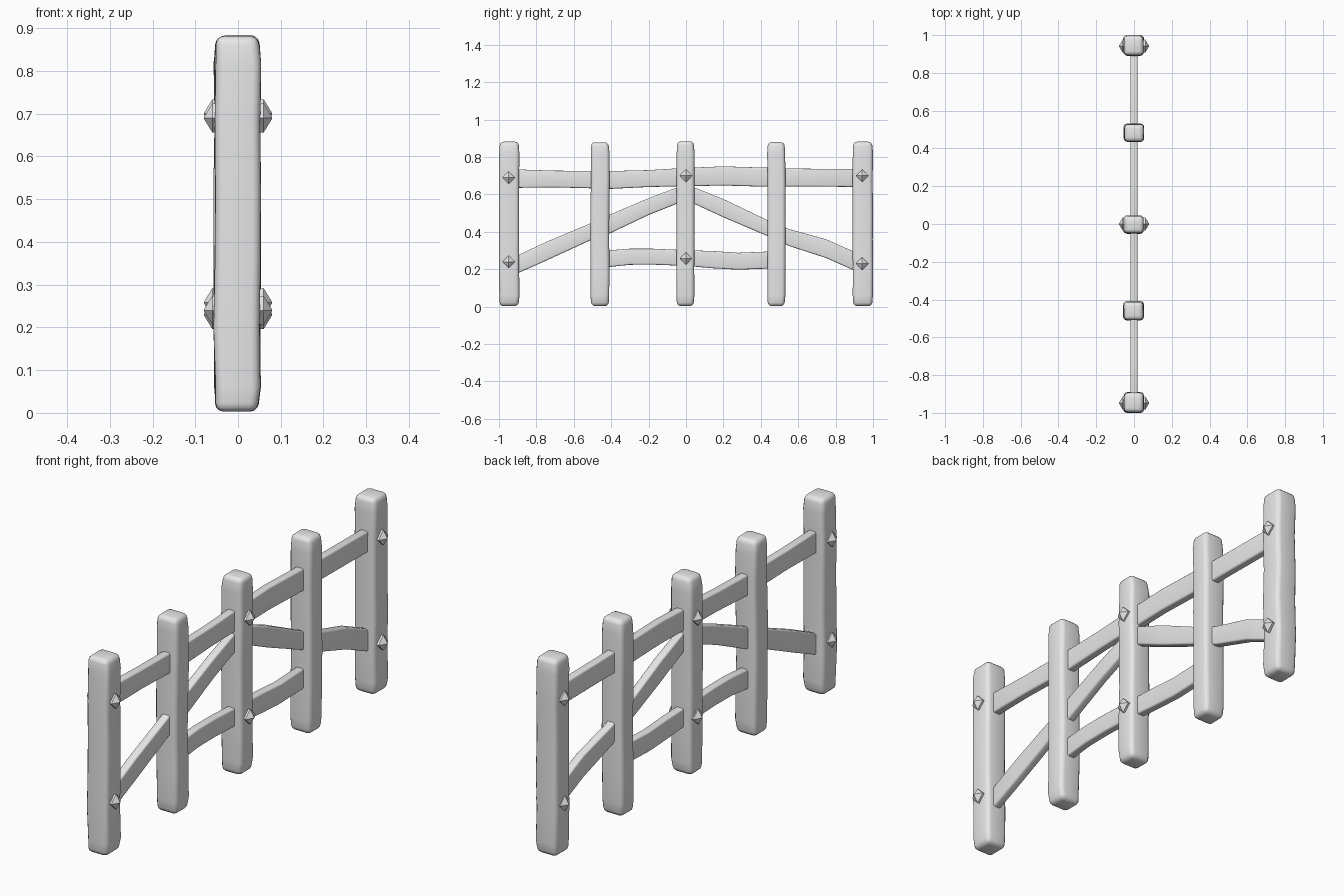
import bpy, bmesh, random
from math import pi
from mathutils import Matrix

random.seed(4)
if "Cube" in bpy.data.objects:
    bpy.data.objects.remove(bpy.data.objects["Cube"], do_unlink=True)

grey = bpy.data.materials.new("weathered_grey")
grey.use_nodes = True
grey.diffuse_color = (0.8, 0.8, 0.8, 1)
grey.node_tree.nodes["Principled BSDF"].inputs["Base Color"].default_value = (0.8, 0.8, 0.8, 1)


def finish(name, bm, smooth=True):
    bmesh.ops.recalc_face_normals(bm, faces=bm.faces)
    mesh = bpy.data.meshes.new(name)
    bm.to_mesh(mesh)
    bm.free()
    mesh.materials.append(grey)
    obj = bpy.data.objects.new(name, mesh)
    bpy.context.collection.objects.link(obj)
    if smooth:
        bpy.ops.object.select_all(action="DESELECT")
        obj.select_set(True)
        bpy.context.view_layer.objects.active = obj
        bpy.ops.object.shade_smooth_by_angle(angle=pi / 3)
    return obj


def loft(name, rings, bevel):
    """Join four-cornered rings into a beam with rounded long edges and ends."""
    bm = bmesh.new()
    loops = [[bm.verts.new(p) for p in ring] for ring in rings]
    for a, b in zip(loops, loops[1:]):
        for i in range(4):
            j = (i + 1) % 4
            bm.faces.new((a[i], a[j], b[j], b[i]))
    bm.faces.new(loops[0])
    bm.faces.new(loops[-1])
    bmesh.ops.recalc_face_normals(bm, faces=bm.faces)
    edges = [e for e in bm.edges if e.calc_face_angle(0) > 0.8]
    bmesh.ops.bevel(bm, geom=edges, offset=bevel, segments=3, profile=0.5,
                    affect="EDGES", clamp_overlap=True)
    return finish(name, bm)


def wobble(amount=0.0025):
    return random.uniform(-amount, amount)


# Posts: hand-hewn square beams, slightly narrower at the ends
def post(name, y, half_y, height):
    rings = []
    levels = (0.003, 0.06, 0.2, 0.36, 0.52, 0.68, 0.82, height)
    for z in levels:
        end = 0.004 if z in (levels[0], height) else 0
        hx, hy = 0.053 - end, half_y - end
        dx, dy = -0.002 + wobble(), y + wobble(0.0015)
        rings.append([(dx + sx * hx + wobble(0.0015), dy + sy * hy, z)
                      for sx, sy in ((-1, -1), (1, -1), (1, 1), (-1, 1))])
    loft(name, rings, 0.02)


post("front_end_post", -0.945, 0.054, 0.882)
post("front_middle_post", -0.46, 0.05, 0.879)
post("centre_post", -0.003, 0.048, 0.884)
post("back_middle_post", 0.483, 0.048, 0.88)
post("back_end_post", 0.945, 0.054, 0.882)


# Rails: thin wavy planks, each station is (y, bottom, top)
def rail(name, stations, half_x=0.019):
    rings = [[(-half_x, y, lo), (half_x, y, lo), (half_x, y, hi), (-half_x, y, hi)]
             for y, lo, hi in stations]
    loft(name, rings, 0.008)


rail("top_rail", [(-0.94, 0.635, 0.735), (-0.7, 0.638, 0.727), (-0.4, 0.63, 0.725),
                  (-0.2, 0.64, 0.73), (0, 0.644, 0.742), (0.2, 0.648, 0.75),
                  (0.4, 0.642, 0.744), (0.6, 0.643, 0.738), (0.94, 0.64, 0.735)])
rail("bottom_rail", [(-0.45, 0.208, 0.298), (-0.3, 0.224, 0.31), (-0.18, 0.225, 0.31),
                     (0, 0.218, 0.302), (0.15, 0.205, 0.297), (0.28, 0.198, 0.288),
                     (0.47, 0.205, 0.296)])
rail("front_brace", [(-0.93, 0.165, 0.26), (-0.75, 0.245, 0.345), (-0.5, 0.36, 0.45),
                     (-0.4, 0.395, 0.495), (-0.2, 0.49, 0.58), (0, 0.57, 0.655)])
rail("back_brace", [(0, 0.57, 0.655), (0.2, 0.478, 0.575), (0.43, 0.38, 0.465),
                    (0.55, 0.325, 0.415), (0.75, 0.26, 0.36), (0.93, 0.18, 0.28)])


# Studs: diamond-shaped pyramids on a short base, on both faces of the post
def stud(name, y, z, side):
    bm = bmesh.new()
    turn = Matrix.Translation((side * 0.05, y, z)) @ Matrix.Rotation(side * pi / 2, 4, "Y")
    for r1, r2, depth, shift in ((0.032, 0.034, 0.02, 0), (0.034, 0.003, 0.019, 0.0195)):
        bmesh.ops.create_cone(bm, cap_ends=True, segments=4, radius1=r1, radius2=r2,
                              depth=depth, matrix=turn @ Matrix.Translation((0, 0, shift)))
    bmesh.ops.remove_doubles(bm, verts=bm.verts, dist=0.0005)
    inner = [f for f in bm.faces if all(abs(abs(v.co.x) - 0.06) < 0.001 for v in f.verts)]
    bmesh.ops.delete(bm, geom=inner, context="FACES_ONLY")
    finish(name, bm, smooth=False)


for place, y, heights in (("front", -0.948, (0.24, 0.69)), ("centre", 0, (0.258, 0.7)),
                          ("back", 0.942, (0.23, 0.7))):
    for level, z in zip(("lower", "upper"), heights):
        for side, label in ((1, "left"), (-1, "right")):
            stud(f"{place}_{level}_{label}_stud", y, z, side)
